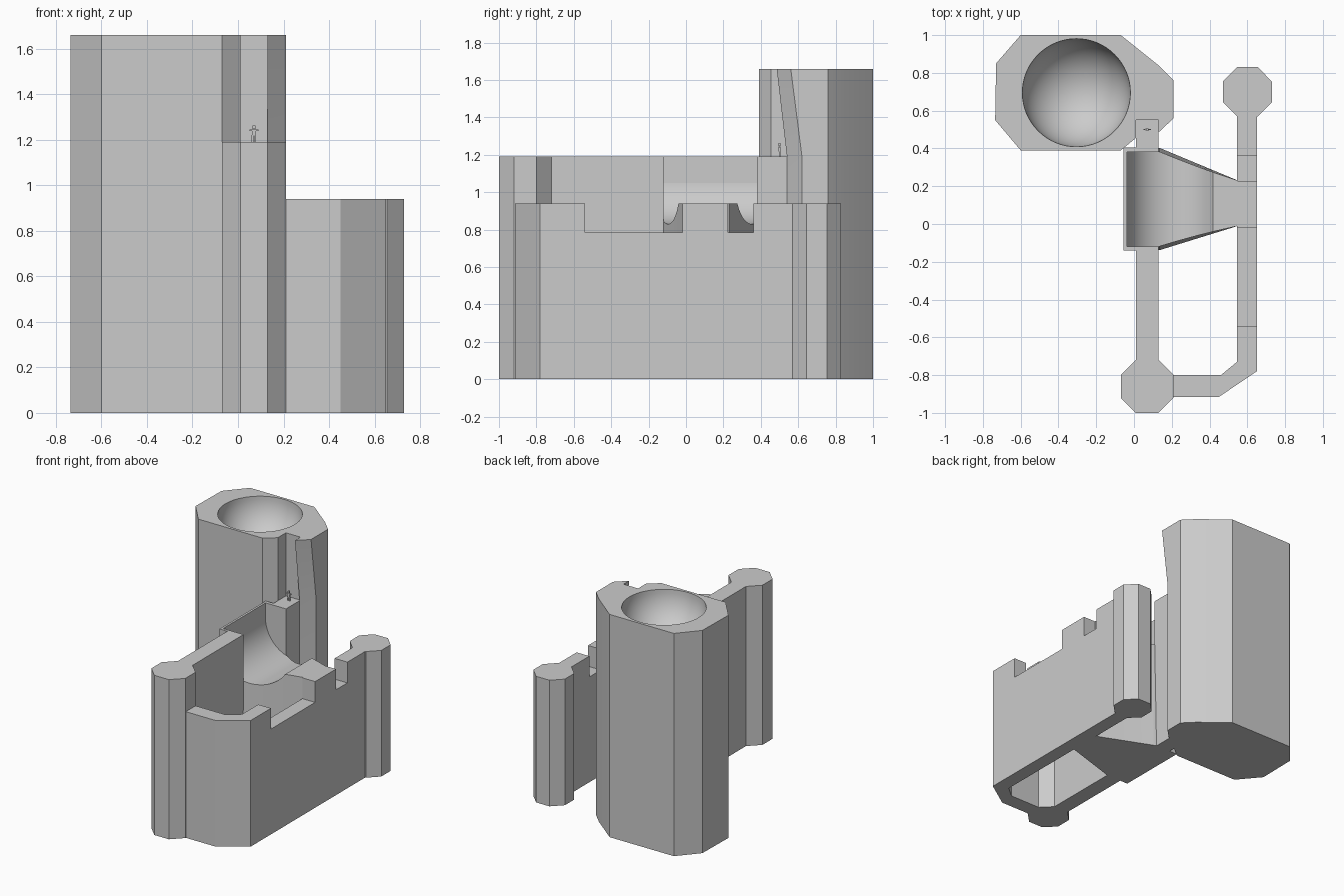
import bpy, bmesh, math

if "Cube" in bpy.data.objects:
    bpy.data.objects.remove(bpy.data.objects["Cube"], do_unlink=True)

stone = bpy.data.materials.new("light grey stone")
stone.use_nodes = True
stone.diffuse_color = (0.6, 0.6, 0.6, 1)
stone.node_tree.nodes["Principled BSDF"].inputs["Base Color"].default_value = (0.6, 0.6, 0.6, 1)

WALL_TOP, LOW_TOP, NOTCH_TOP, TOWER_TOP = 1.19, 0.94, 0.785, 1.66


def loft(name, rings):
    """Closed solid through rings of equal point count."""
    bm = bmesh.new()
    loops = [[bm.verts.new(p) for p in ring] for ring in rings]
    for a, b in zip(loops, loops[1:]):
        for i in range(len(a)):
            j = (i + 1) % len(a)
            bm.faces.new((a[i], a[j], b[j], b[i]))
    bm.faces.new(loops[0][::-1])
    bm.faces.new(loops[-1])
    bmesh.ops.recalc_face_normals(bm, faces=bm.faces)
    mesh = bpy.data.meshes.new(name)
    bm.to_mesh(mesh)
    bm.free()
    mesh.materials.append(stone)
    ob = bpy.data.objects.new(name, mesh)
    bpy.context.collection.objects.link(ob)
    return ob


def prism(name, outline, top, bottom=0):
    return loft(name, [[(x, y, z) for x, y in outline] for z in (bottom, top)])


def block(name, x0, x1, y0, y1, top, bottom=0):
    return prism(name, [(x0, y0), (x1, y0), (x1, y1), (x0, y1)], top, bottom)


def octagon(cx, cy, r, flat):
    return [(cx + sx * a, cy + sy * b) for sx, sy, a, b in (
        (-1, -1, flat, r), (1, -1, flat, r), (1, -1, r, flat), (1, 1, r, flat),
        (1, 1, flat, r), (-1, 1, flat, r), (-1, 1, r, flat), (-1, -1, r, flat))]


def smooth(ob):
    bpy.ops.object.select_all(action='DESELECT')
    ob.select_set(True)
    bpy.context.view_layer.objects.active = ob
    bpy.ops.object.shade_smooth_by_angle(angle=math.radians(25))


# Tall tower, with a slot on its front corner
def tower_ring(z, lip, side):
    return [(x, y, z) for x, y in (
        (-0.6, 0.39), (-0.07, 0.39), (0.01, 0.455), (0.01, 0.55), (0.13, 0.55),
        (0.13, lip), (0.21, side), (0.21, 0.76), (0.13, 0.84), (-0.07, 1.0),
        (-0.6, 1.0), (-0.73, 0.85), (-0.735, 0.55))]


tower = loft("tower", [tower_ring(0, 0.54, 0.62), tower_ring(WALL_TOP, 0.54, 0.62),
                       tower_ring(TOWER_TOP, 0.485, 0.56)])

# Bowl hollowed from the tower top
bpy.ops.mesh.primitive_uv_sphere_add(segments=64, ring_count=32, radius=0.286,
                                     location=(-0.305, 0.695, TOWER_TOP))
bowl = bpy.context.object
bowl.name = "bowl_cutter"
bowl.data.materials.append(stone)
cut = tower.modifiers.new("bowl", 'BOOLEAN')
cut.operation, cut.object, cut.solver = 'DIFFERENCE', bowl, 'EXACT'
bpy.context.view_layer.objects.active = tower
bpy.ops.object.modifier_apply(modifier=cut.name)
bpy.data.objects.remove(bowl, do_unlink=True)
smooth(tower)

# Corner pillars
prism("front_pillar", octagon(0.07, -0.86, 0.14, 0.06), WALL_TOP)
prism("back_pillar", octagon(0.6, 0.7, 0.13, 0.055), LOW_TOP)

# High wall, in two lengths either side of the ramp
block("high_wall_front", 0.01, 0.13, -0.74, -0.13, WALL_TOP)
block("high_wall_back", 0.01, 0.13, 0.39, 0.55, WALL_TOP)

# Low wall turning the front corner
prism("corner_wall", [(0.2, -0.915), (0.45, -0.915), (0.65, -0.78), (0.65, -0.54),
                      (0.545, -0.54), (0.545, -0.73), (0.46, -0.8), (0.2, -0.8)], LOW_TOP)

# Low wall with alternating notches
for name, y0, y1, top in (("notch_front", -0.54, -0.02, NOTCH_TOP),
                          ("merlon", -0.02, 0.225, LOW_TOP),
                          ("notch_back", 0.225, 0.36, NOTCH_TOP),
                          ("low_wall_back", 0.36, 0.58, LOW_TOP)):
    block(name, 0.545, 0.65, y0, y1, top)

# Curved ramp: circular trough, then a flat deck, narrowing toward the low wall
R, CX = 0.25, 0.21
CZ = 0.83 + R
path = [(CX - R * math.cos(a), CZ - R * math.sin(a))
        for a in (math.radians(146 * i / 32) for i in range(33))]
path += [(0.55, LOW_TOP)]
rings = []
for x, z in path:
    t = max(0, (x - 0.13) / 0.42)
    y0, y1 = -0.14 + 0.13 * t, 0.405 - 0.175 * t
    inset = 0.02 * (1 - t * t)
    rings.append([(x, y0, 0), (x, y1, 0), (x, y1 - inset, z), (x, y0 + inset, z)])
smooth(loft("curved_ramp", rings))

# Thin walls boxing in the head of the ramp
block("ramp_rim", -0.055, -0.038, -0.14, 0.405, WALL_TOP)
block("ramp_cheek_front", -0.055, 0.13, -0.14, -0.12, WALL_TOP)
block("ramp_cheek_back", -0.055, 0.13, 0.38, 0.405, WALL_TOP)

# Tiny scale figure standing on the high wall
for side in (-1, 1):
    x = 0.07 + side * 0.006
    block("figure_leg", x - 0.004, x + 0.004, 0.496, 0.504, 1.22, WALL_TOP)
block("figure_body", 0.062, 0.078, 0.495, 0.505, 1.245, 1.217)
block("figure_arms", 0.05, 0.09, 0.497, 0.503, 1.245, 1.238)
block("figure_head", 0.064, 0.076, 0.494, 0.506, 1.262, 1.247)
